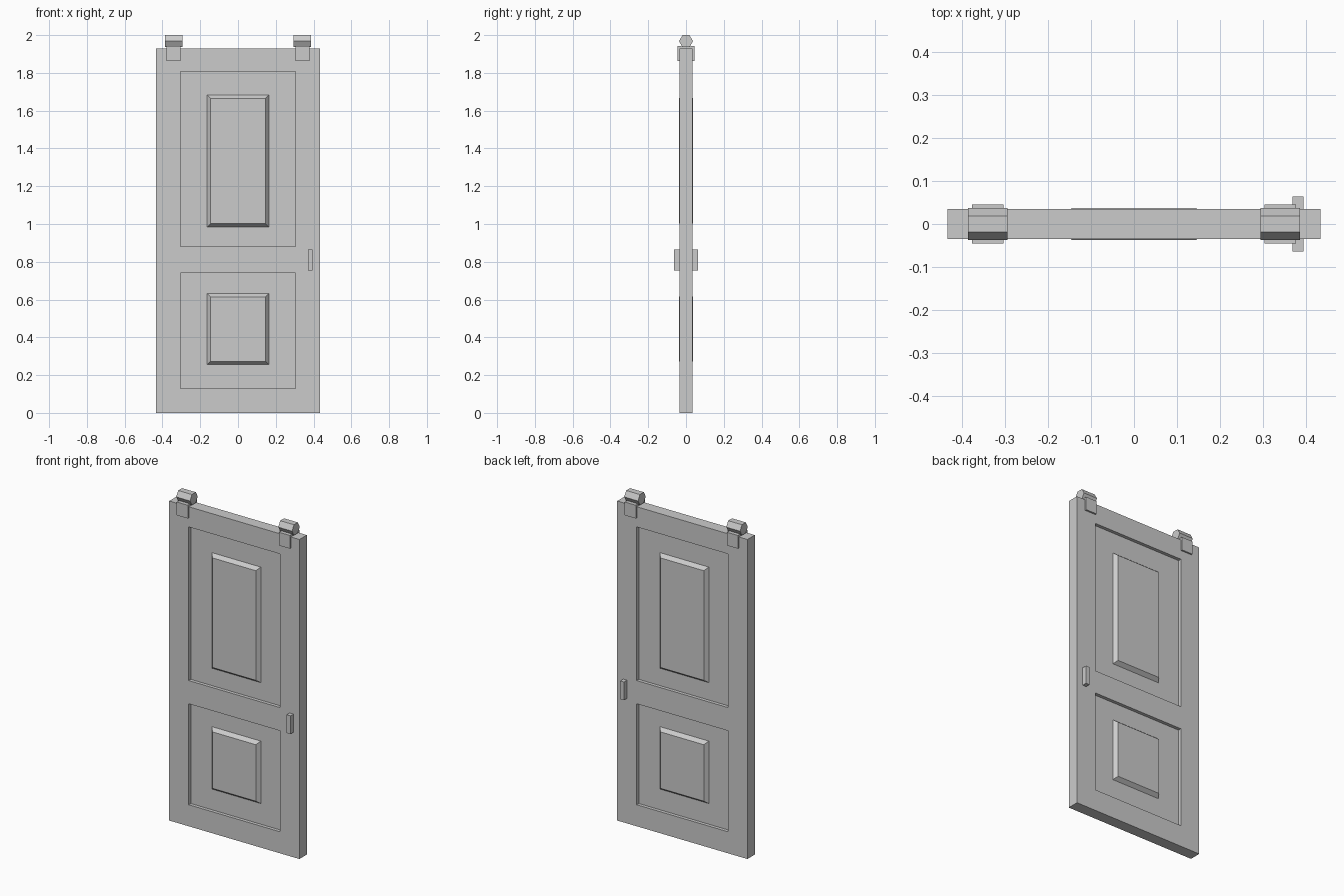
import bpy, bmesh, math
from mathutils import Matrix, Vector

if "Cube" in bpy.data.objects:
    bpy.data.objects.remove(bpy.data.objects["Cube"])


def finish(name, bm):
    bmesh.ops.remove_doubles(bm, verts=bm.verts, dist=1e-5)
    bmesh.ops.recalc_face_normals(bm, faces=bm.faces)
    mesh = bpy.data.meshes.new(name)
    bm.to_mesh(mesh)
    bm.free()
    obj = bpy.data.objects.new(name, mesh)
    bpy.context.collection.objects.link(obj)
    return obj


def box(name, lo, hi):
    lo, hi = Vector(lo), Vector(hi)
    bm = bmesh.new()
    bmesh.ops.create_cube(bm, size=1, matrix=Matrix.Translation((lo + hi) / 2)
                          @ Matrix.Diagonal((*(hi - lo), 1)))
    return finish(name, bm)


def rect(x, z0, z1, y):
    return [(-x, y, z0), (x, y, z0), (x, y, z1), (-x, y, z1)]


def face(bm, points):
    return bm.faces.new([bm.verts.new(p) for p in points])


# Door slab: one closed mesh with recessed fields and bevelled raised panels
W, T, H = 0.435, 0.035, 1.93
FLOOR, RAISED = 0.015, 0.0375
xs = [-W, -0.305, 0.305, W]
zs = [0, 0.13, 0.74, 0.88, 1.808, H]
panels = {1: (0.255, 0.632), 3: (0.985, 1.683)}

bm = bmesh.new()
for s in (-1, 1):
    for i in range(3):
        for j in range(5):
            if i == 1 and j in panels:
                b, t = panels[j]
                rings = [rect(0.305, zs[j], zs[j + 1], s * T),
                         rect(0.305, zs[j], zs[j + 1], s * FLOOR),
                         rect(0.163, b, t, s * FLOOR),
                         rect(0.145, b + 0.018, t - 0.018, s * RAISED)]
                for r, q in zip(rings, rings[1:]):
                    for k in range(4):
                        n = (k + 1) % 4
                        face(bm, [r[k], r[n], q[n], q[k]])
                face(bm, rings[-1])
            else:
                x0, x1, z0, z1 = xs[i], xs[i + 1], zs[j], zs[j + 1]
                y = s * T
                face(bm, [(x0, y, z0), (x1, y, z0), (x1, y, z1), (x0, y, z1)])
# Door edges
for x in (-W, W):
    for a, b in zip(zs, zs[1:]):
        face(bm, [(x, -T, a), (x, T, a), (x, T, b), (x, -T, b)])
for z in (0, H):
    for a, b in zip(xs, xs[1:]):
        face(bm, [(a, -T, z), (b, -T, z), (b, T, z), (a, T, z)])
finish("door_slab", bm)

# Pull handles on both faces
for side, s in (("front", -1), ("back", 1)):
    y0, y1 = sorted((s * 0.033, s * 0.064))
    box("handle_" + side, (0.37, y0, 0.755), (0.395, y1, 0.865))

# Top hangers: clamp bracket with a six-sided roller
for side, x in (("left", -0.341), ("right", 0.341)):
    box("bracket_" + side, (x - 0.037, -0.045, 1.863), (x + 0.037, 0.045, 1.943))
    bm = bmesh.new()
    r = 0.037
    bmesh.ops.create_cone(bm, cap_ends=True, segments=6, radius1=r, radius2=r, depth=0.092)
    # turn the axis along x with a flat facing up
    flat = max(v.co.y for v in bm.verts) > 0.99 * r
    if not flat:
        bmesh.ops.rotate(bm, verts=bm.verts, matrix=Matrix.Rotation(math.pi / 6, 3, 'Z'))
    bmesh.ops.rotate(bm, verts=bm.verts, matrix=Matrix.Rotation(math.pi / 2, 3, 'Y'))
    bmesh.ops.translate(bm, verts=bm.verts, vec=(x, 0, 2 - r * math.cos(math.pi / 6)))
    finish("roller_" + side, bm)
